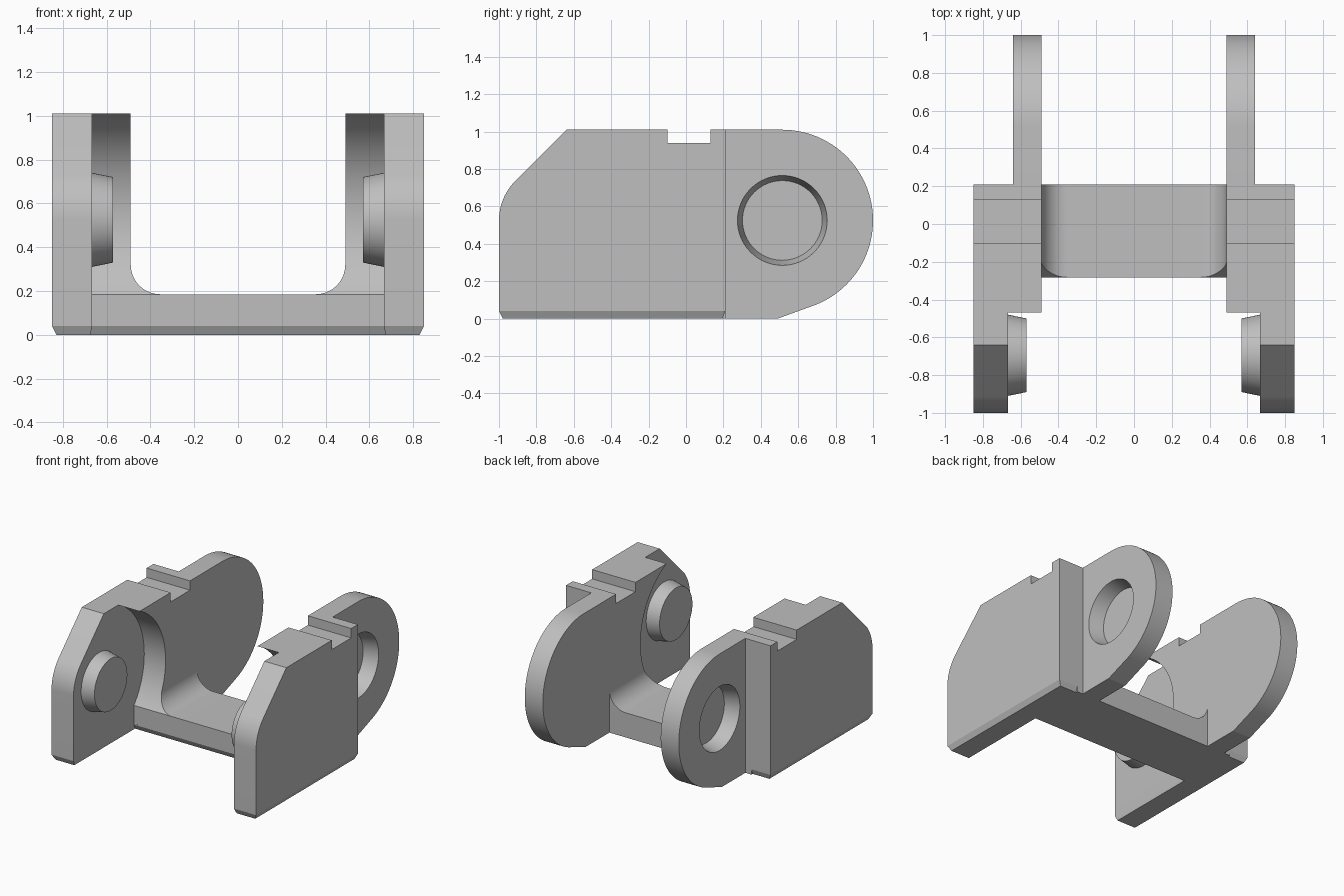
import bpy, bmesh
from math import cos, sin, pi, radians

cube = bpy.data.objects.get("Cube")
if cube:
    bpy.data.objects.remove(cube, do_unlink=True)

GREY = (0.52, 0.52, 0.52, 1)
grey = bpy.data.materials.new("plain grey")
grey.use_nodes = True
grey.diffuse_color = GREY
grey.node_tree.nodes["Principled BSDF"].inputs["Base Color"].default_value = GREY

TOP, MID = 1.01, 0.525            # plate top and pivot height
PIN_Y, HOLE_Y = -0.695, 0.515     # pivot centres along the link
BACK, FRONT, LIP = 0.21, -0.282, 0.04


def arc(cx, cy, r, start, end, steps=32):
    angles = [radians(start + (end - start) * i / steps) for i in range(steps + 1)]
    return [(cx + r * cos(a), cy + r * sin(a)) for a in angles]


def prism(name, profile, lo, hi, axis="x"):
    """Extrude a profile along x (points are y, z) or along y (points are x, z)."""
    bm = bmesh.new()
    place = (lambda p, d: (d, p[0], p[1])) if axis == "x" else (lambda p, d: (p[0], d, p[1]))
    face = bm.faces.new([bm.verts.new(place(p, lo)) for p in profile])
    ext = bmesh.ops.extrude_face_region(bm, geom=[face])
    shift = (hi - lo, 0, 0) if axis == "x" else (0, hi - lo, 0)
    bmesh.ops.translate(bm, vec=shift, verts=[v for v in ext["geom"] if isinstance(v, bmesh.types.BMVert)])
    bmesh.ops.recalc_face_normals(bm, faces=bm.faces)
    mesh = bpy.data.meshes.new(name)
    bm.to_mesh(mesh)
    bm.free()
    obj = bpy.data.objects.new(name, mesh)
    bpy.context.collection.objects.link(obj)
    mesh.materials.append(grey)
    return obj


def chamfer_bottom(obj, rule):
    """Split the mesh at the lip height, then move the bottom corners by a rule."""
    bm = bmesh.new()
    bm.from_mesh(obj.data)
    bmesh.ops.bisect_plane(bm, geom=bm.verts[:] + bm.edges[:] + bm.faces[:],
                           plane_co=(0, 0, LIP), plane_no=(0, 0, 1), dist=0.0005)
    for v in bm.verts:
        if v.co.z < 0.001:
            rule(v.co)
    bm.to_mesh(obj.data)
    bm.free()


def cone(name, x0, r0, x1, r1, y):
    bpy.ops.mesh.primitive_cone_add(vertices=64, radius1=r0, radius2=r1, depth=x1 - x0,
                                    location=((x0 + x1) / 2, y, MID), rotation=(0, pi / 2, 0))
    obj = bpy.context.object
    obj.name = name
    obj.data.materials.append(grey)
    bpy.ops.object.transform_apply(location=True, rotation=True, scale=True)
    return obj


def activate(obj):
    bpy.ops.object.select_all(action="DESELECT")
    obj.select_set(True)
    bpy.context.view_layer.objects.active = obj


def cut(obj, cutter):
    mod = obj.modifiers.new("cut", "BOOLEAN")
    mod.operation, mod.solver, mod.object = "DIFFERENCE", "EXACT", cutter
    activate(obj)
    bpy.ops.object.modifier_apply(modifier=mod.name)
    bpy.data.objects.remove(cutter, do_unlink=True)


def finish(obj, mirrored=True):
    activate(obj)
    bpy.ops.object.shade_smooth_by_angle(angle=radians(20))
    if mirrored:
        obj.modifiers.new("mirror", "MIRROR")


notch = [(-0.1, TOP), (-0.1, 0.94), (0.13, 0.94), (0.13, TOP)]
scoop = arc(PIN_Y, MID, 0.535, -39.5, 65.03)
toe = [(-0.26, 0), (FRONT, LIP)]

# Outer plates with a sloped, rounded front and chamfered foot
nose = arc(-0.7, MID, 0.3, 180, 135, 12)
outer = prism("outer_plate", [(-1, LIP)] + nose + [(-0.64, TOP)] + notch
              + [(BACK, TOP), (BACK, LIP), (0.195, 0), (-0.98, 0)], 0.667, 0.85)


def pull_in(co):
    co.x += -0.02 if co.x > 0.8 else 0.007


chamfer_bottom(outer, pull_in)
finish(outer)

# Inner plates with a scooped front, round rear tab and blind socket
tab = arc(HOLE_Y, MID, 0.485, 90, -68, 48)
inner = prism("inner_plate", scoop + notch + tab + [(0.49, 0)] + toe, 0.49, 0.64)
cut(inner, cone("socket_cutter", 0.53, 0.213, 0.65, 0.2425, HOLE_Y))
finish(inner)

# Spacers joining the inner and outer plates
spacer = prism("spacer", scoop + notch + [(BACK, TOP), (BACK, 0)] + toe, 0.64, 0.69)
finish(spacer)

# Pins on the inside of the outer plates
finish(cone("pin", 0.57, 0.195, 0.667, 0.215, PIN_Y))

# Cross bridge with filleted ends, scooped at the front
fillet = arc(0.355, 0.32, 0.135, 0, -90, 16)
bridge = prism("bridge", [(-0.49, 0), (0.49, 0)] + fillet
               + [(-x, z) for x, z in reversed(fillet)], FRONT, BACK, "y")


def push_back(co):
    if co.y < 0:
        co.y += 0.022


chamfer_bottom(bridge, push_back)
cut(bridge, prism("scoop_cutter", arc(PIN_Y, MID, 0.535, -39.5, 320.5, 110)[:-1], -0.6, 0.6))
finish(bridge, mirrored=False)
